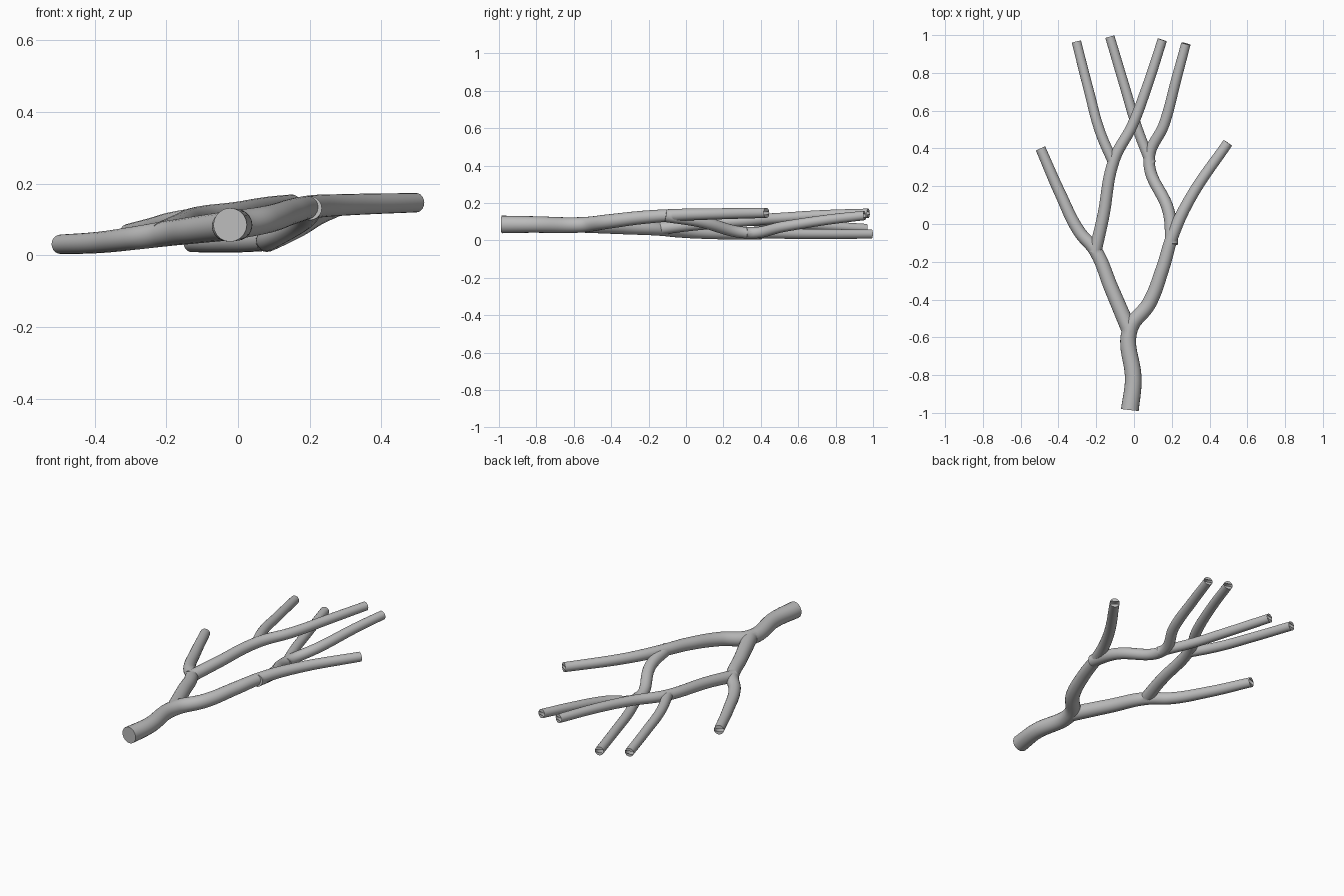
import bpy, bmesh
from mathutils import Vector

cube = bpy.data.objects.get("Cube")
if cube:
    bpy.data.objects.remove(cube, do_unlink=True)

# Single grey for the whole branching tube
grey = bpy.data.materials.new("plain_grey")
grey.use_nodes = True
grey.diffuse_color = (0.5, 0.5, 0.5, 1)
grey.node_tree.nodes["Principled BSDF"].inputs["Base Color"].default_value = grey.diffuse_color


def make_tube(name, start_radius, end_radius, points):
    """Smooth, evenly tapered tube with closed ends, converted to a mesh."""
    curve = bpy.data.curves.new(name, "CURVE")
    curve.dimensions = "3D"
    curve.bevel_depth = 1
    curve.bevel_resolution = 8
    curve.resolution_u = 10
    curve.use_fill_caps = True
    spline = curve.splines.new("BEZIER")
    spline.bezier_points.add(len(points) - 1)
    for i, (knot, point) in enumerate(zip(spline.bezier_points, points)):
        knot.co = point
        knot.radius = start_radius + (end_radius - start_radius) * i / (len(points) - 1)
        knot.handle_left_type = knot.handle_right_type = "AUTO"
    source = bpy.data.objects.new(name + "_curve", curve)
    bpy.context.collection.objects.link(source)
    bpy.context.view_layer.update()
    graph = bpy.context.evaluated_depsgraph_get()
    mesh = bpy.data.meshes.new_from_object(source.evaluated_get(graph))
    bpy.data.objects.remove(source, do_unlink=True)
    bm = bmesh.new()
    bm.from_mesh(mesh)
    bmesh.ops.remove_doubles(bm, verts=bm.verts, dist=1e-5)
    bmesh.ops.recalc_face_normals(bm, faces=bm.faces)
    bm.to_mesh(mesh)
    bm.free()
    tube = bpy.data.objects.new(name, mesh)
    bpy.context.collection.objects.link(tube)
    return tube


# Trunk carries on into the left limb and ends at its outer tip
trunk_foot, left_tip = (-.022, -.985, .085), (.497, .43, .147)
branch = make_tube("forked_branch", .047, .027, [
    trunk_foot, (-.004, -.83, .085), (-.022, -.56, .083), (.08, -.42, .1),
    (.15, -.24, .122), (.205, -.06, .135), (.3, .14, .141), left_tip])

# Right limb leaves the top of the trunk
right_tip = (-.495, .4, .031)
right_limb = make_tube("right_limb", .041, .027, [
    (-.022, -.57, .083), (-.12, -.34, .071), (-.205, -.14, .06),
    (-.29, -.04, .048), (-.39, .16, .036), right_tip])

# Inner branches leave each limb and cross over one another
left_inner_tip = (.275, .955, .133)
left_inner = make_tube("left_inner_branch", .034, .025, [
    (.2, -.11, .132), (.185, .06, .105), (.08, .34, .04),
    (.16, .53, .075), (.225, .77, .112), left_inner_tip])
right_inner_tip = (.15, .975, .145)
right_inner = make_tube("right_inner_branch", .034, .025, [
    (-.207, -.15, .062), (-.165, .03, .083), (-.105, .34, .107),
    (-.01, .52, .12), (.07, .73, .135), right_inner_tip])

# Twigs fork off the inner branches
left_twig_tip = (-.128, .992, .034)
left_twig = make_tube("left_inner_twig", .028, .025, [
    (.09, .32, .041), (.02, .5, .036), (-.05, .73, .034), left_twig_tip])
right_twig_tip = (-.305, .965, .063)
right_twig = make_tube("right_inner_twig", .028, .025, [
    (-.107, .32, .106), (-.18, .49, .095), (-.24, .71, .079), right_twig_tip])

# Weld all strands into one skin
strands = [right_limb, left_inner, right_inner, left_twig, right_twig]
for strand in strands:
    union = branch.modifiers.new("weld_" + strand.name, "BOOLEAN")
    union.operation = "UNION"
    union.solver = "EXACT"
    union.object = strand
bpy.context.view_layer.update()
graph = bpy.context.evaluated_depsgraph_get()
mesh = bpy.data.meshes.new_from_object(branch.evaluated_get(graph))
branch.modifiers.clear()
branch.data = mesh
for strand in strands:
    bpy.data.objects.remove(strand, do_unlink=True)

# Open the trunk foot and the six tips
ends = [Vector(tip) for tip in (trunk_foot, left_tip, right_tip, left_inner_tip,
                                right_inner_tip, left_twig_tip, right_twig_tip)]
bm = bmesh.new()
bm.from_mesh(mesh)
caps = [f for f in bm.faces
        if any((f.calc_center_median() - end).length < 0.012 for end in ends)]
bmesh.ops.delete(bm, geom=caps, context="FACES")
bm.to_mesh(mesh)
bm.free()

mesh.materials.clear()
mesh.materials.append(grey)
bpy.ops.object.select_all(action="DESELECT")
branch.select_set(True)
bpy.context.view_layer.objects.active = branch
bpy.ops.object.shade_smooth_by_angle()
